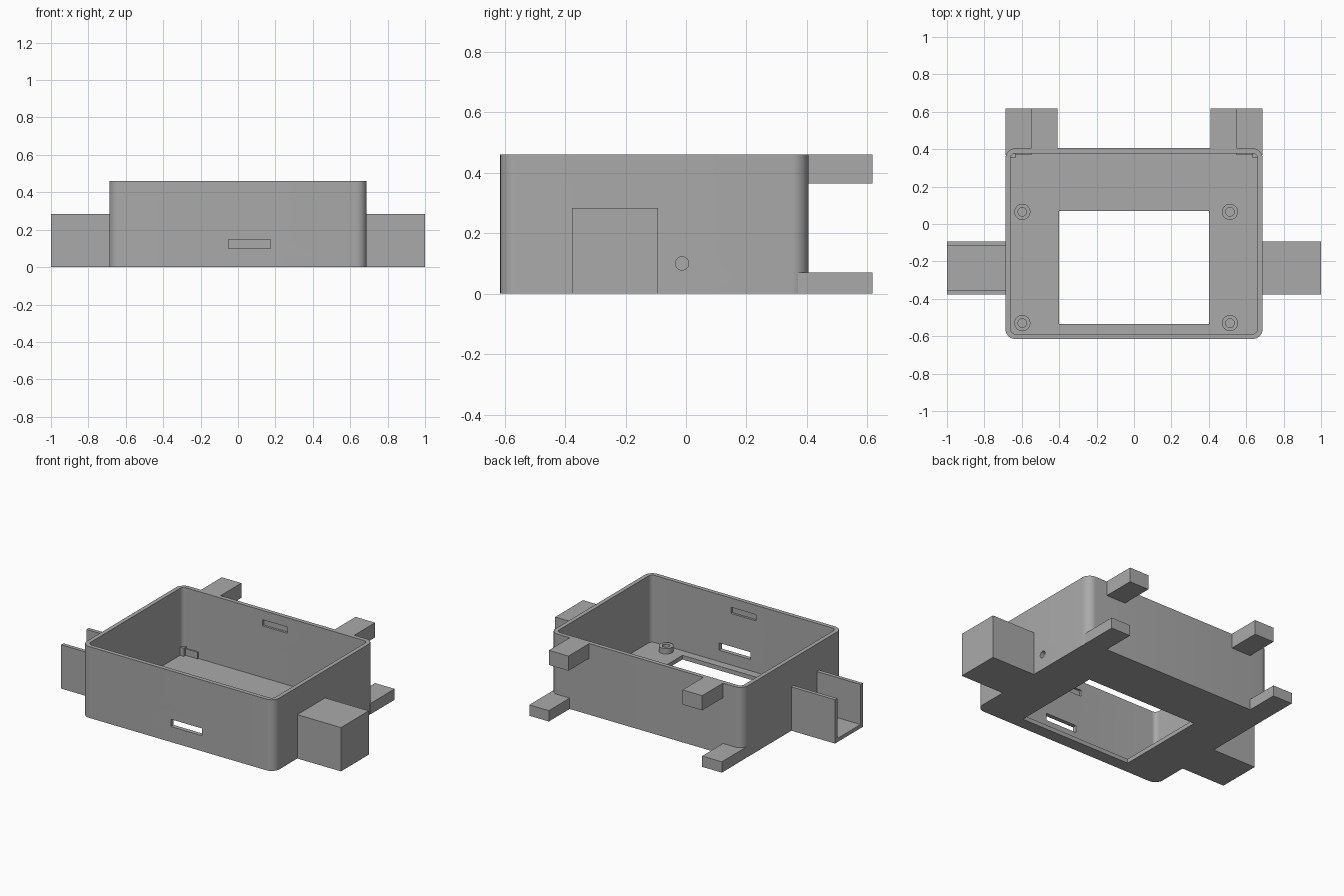
import bpy, bmesh, math
from mathutils import Vector

cube = bpy.data.objects.get("Cube")
if cube:
    bpy.data.objects.remove(cube)

grey = bpy.data.materials.new("mid grey")
grey.use_nodes = True
colour = (0.4, 0.4, 0.4, 1)
grey.diffuse_color = colour
grey.node_tree.nodes["Principled BSDF"].inputs["Base Color"].default_value = colour


def finish(name, bm):
    mesh = bpy.data.meshes.new(name)
    bm.to_mesh(mesh)
    bm.free()
    mesh.materials.append(grey)
    obj = bpy.data.objects.new(name, mesh)
    bpy.context.collection.objects.link(obj)
    return obj


def box(name, x, y, z, radius=0):
    """Box spanning three ranges, optionally with rounded upright edges."""
    bm = bmesh.new()
    bmesh.ops.create_cube(bm, size=1)
    for v in bm.verts:
        v.co = Vector([r[0] + (c + 0.5) * (r[1] - r[0]) for c, r in zip(v.co, (x, y, z))])
    if radius:
        upright = [e for e in bm.edges if abs(e.verts[0].co.z - e.verts[1].co.z) > 0.01]
        bmesh.ops.bevel(bm, geom=upright, offset=radius, segments=8,
                        profile=0.5, affect='EDGES')
    return finish(name, bm)


def cylinder(name, radius, depth, centre, sideways=False):
    bm = bmesh.new()
    bmesh.ops.create_cone(bm, cap_ends=True, segments=32, radius1=radius,
                          radius2=radius, depth=depth)
    obj = finish(name, bm)
    obj.location = centre
    if sideways:
        obj.rotation_euler.y = math.pi / 2
    return obj


def select(obj):
    bpy.ops.object.select_all(action='DESELECT')
    obj.select_set(True)
    bpy.context.view_layer.objects.active = obj


def cut(obj, cutter):
    cutter.hide_render = True
    select(obj)
    mod = obj.modifiers.new("cut", 'BOOLEAN')
    mod.operation, mod.solver, mod.object = 'DIFFERENCE', 'EXACT', cutter
    bpy.ops.object.modifier_apply(modifier=mod.name)
    bpy.data.objects.remove(cutter)


def smooth(obj):
    select(obj)
    bpy.ops.object.shade_smooth_by_angle(angle=math.radians(30))


# Main tray
W, FRONT, BACK, H, T = 0.688, -0.615, 0.405, 0.46, 0.027
case = box("case", (-W, W), (FRONT, BACK), (0, H), 0.055)
cut(case, box("cavity", (T - W, W - T), (FRONT + T, BACK - T), (T, H + 0.1), 0.028))

# Floor window, front slot, cable hole and lid grooves
cut(case, box("floor_window", (-0.4, 0.4), (-0.535, 0.07), (-0.1, 0.1)))
cut(case, box("front_slot", (-0.05, 0.175), (-0.7, -0.5), (0.1, 0.147)))
cut(case, cylinder("cable_hole", 0.022, 0.2, (W, -0.013, 0.1), True))
for y in (FRONT + T, BACK - T):
    cut(case, box("lid_groove", (-0.09, 0.09), (y - 0.014, y + 0.014), (0.36, 0.4)))
smooth(case)

# Standoffs with blind screw holes
for x in (-0.597, 0.513):
    for y in (-0.53, 0.065):
        post = cylinder("standoff", 0.043, 0.04, (x, y, 0.042))
        cut(post, cylinder("screw_hole", 0.023, 0.1, (x, y, T + 0.05)))
        smooth(post)

# Corner posts and rear tabs, mirrored left and right
for side, s in (("left", 1), ("right", -1)):
    def span(a, b):
        return tuple(sorted((s * a, s * b)))
    box(side + "_corner_post", span(0.634, 0.664), (0.352, 0.382), (0.02, 0.08))
    box(side + "_upper_tab", span(0.408, 0.548), (BACK - 0.01, 0.617), (0.365, H))
    box(side + "_lower_tab", span(0.548, W), (0.37, 0.617), (0, 0.07))

# Solid side block
box("side_block", (W - 0.01, 1), (-0.377, -0.093), (0, 0.283))

# Open side channel
channel = box("side_channel", (-1, 0.005 - W), (-0.377, -0.093), (0, 0.283))
cut(channel, box("channel_gap", (-1.1, -W), (-0.353, -0.117), (0.024, 0.4)))
